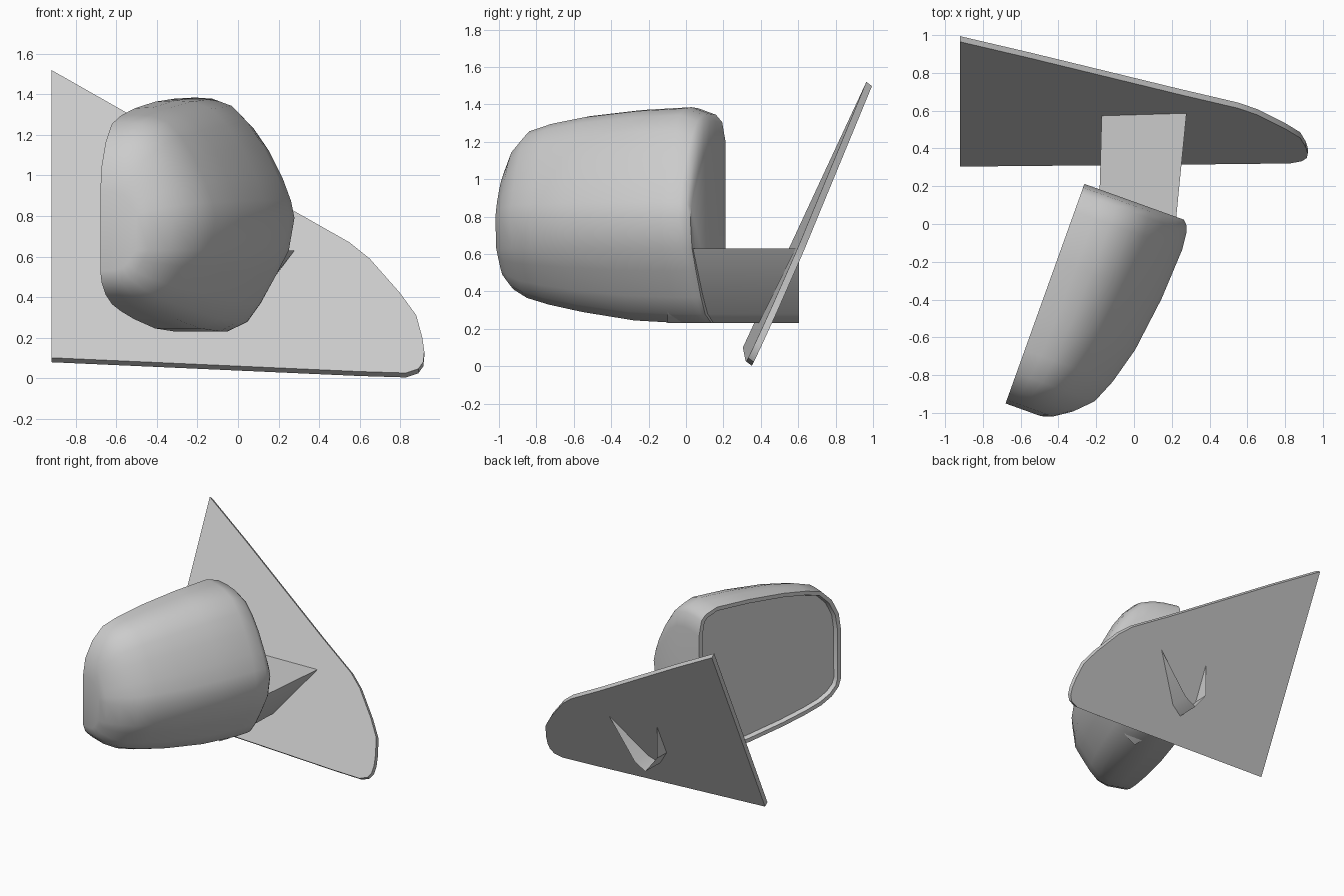
import bpy, bmesh, math
from mathutils import Vector

cube = bpy.data.objects.get("Cube")
if cube:
    bpy.data.objects.remove(cube, do_unlink=True)

grey = bpy.data.materials.new("light_grey")
grey.use_nodes = True
grey.diffuse_color = (0.6, 0.6, 0.6, 1)
grey.node_tree.nodes["Principled BSDF"].inputs["Base Color"].default_value = (0.6, 0.6, 0.6, 1)


def finish(bm, name, angle, fix_normals=True):
    if fix_normals:
        bmesh.ops.recalc_face_normals(bm, faces=bm.faces)
    mesh = bpy.data.meshes.new(name)
    bm.to_mesh(mesh)
    bm.free()
    mesh.materials.append(grey)
    obj = bpy.data.objects.new(name, mesh)
    bpy.context.collection.objects.link(obj)
    bpy.ops.object.select_all(action='DESELECT')
    bpy.context.view_layer.objects.active = obj
    obj.select_set(True)
    bpy.ops.object.shade_smooth_by_angle(angle=math.radians(angle))
    return obj


def loft(bm, rings, closed):
    """Join equal rings of points with quads and return the vertex rings."""
    rows = [[bm.verts.new(p) for p in ring] for ring in rings]
    for a, b in zip(rows, rows[1:]):
        n = len(a)
        for i in range(n if closed else n - 1):
            j = (i + 1) % n
            bm.faces.new((a[i], a[j], b[j], b[i]))
    return rows


# Mounting plate: rounded triangle on a leaning plane
outline = [(-.92, 1.52), (-.55, 1.31), (.25, .84), (.55, .67), (.65, .59), (.8, .42),
           (.88, .31), (.91, .2), (.92, .13), (.915, .08), (.89, .045), (.83, .025),
           (.6, .032), (-.92, .1)]
front = [Vector((x, .285 + .465 * z + .03 * x, z)) for x, z in outline]
back = [p + Vector((0, .03, -.022)) for p in front]
bm = bmesh.new()
rows = loft(bm, [front, back], True)
for row in rows:
    bm.faces.new(row)
finish(bm, "mounting_plate", 30)

# Support arm: open tube that passes through the plate
section = [(.28, .63), (-.17, .63), (-.17, .36), (-.07, .23), (.02, .28)]
inner = [(x - (.07 if x > .1 else .02), -.1, z) for x, z in section]
outer = [(x, .605, z) for x, z in section]
bm = bmesh.new()
loft(bm, [inner, outer], True)
finish(bm, "support_arm", 30)

# Housing: sections along the opening, (distance, bottom, top, depth)
stations = [(0, .53, .92, .2), (.02, .47, 1.05, .26), (.08, .41, 1.17, .35),
            (.17, .365, 1.26, .44), (.3, .33, 1.3, .495), (.5, .29, 1.337, .55),
            (.8, .245, 1.37, .59), (1.08, .23, 1.385, .605), (1.18, .23, 1.35, .595),
            (1.215, .23, 1.31, .58), (1.235, .23, 1.2, .56)]
upper = [(0, .99), (.18, 1), (.33, .99), (.5, .93), (.64, .79), (.77, .6), (.9, .34), (.97, .15), (1, 0)]
lower = [(.95, 0), (.84, .3), (.7, .65), (.58, .88), (.4, 1), (.2, 1), (0, 1)]
HIGH, LOW = .79, .63
along, deep = Vector((.338, .941, 0)), Vector((.941, -.338, 0))
corner = Vector((-.68, -.95, 0))


def housing_ring(u, bottom, top, depth):
    pts = [(d, HIGH + s * (top - HIGH)) for d, s in upper]
    pts += [(d, LOW - s * (LOW - bottom)) for d, s in lower]
    return [corner + along * u + deep * (d * depth) + Vector((0, 0, z)) for d, z in pts]


bm = bmesh.new()
rows = loft(bm, [housing_ring(*s) for s in stations], False)
bm.faces.new(rows[0])
bm.faces.new(rows[-1])
opening = bm.faces.new([r[0] for r in rows] + [r[-1] for r in reversed(rows)])
bmesh.ops.recalc_face_normals(bm, faces=bm.faces)

# Rim and recessed mirror glass
bmesh.ops.inset_region(bm, faces=[opening], thickness=.03, depth=0)
bmesh.ops.inset_region(bm, faces=[opening], thickness=.012, depth=-.03)
finish(bm, "mirror_housing", 38, False)
